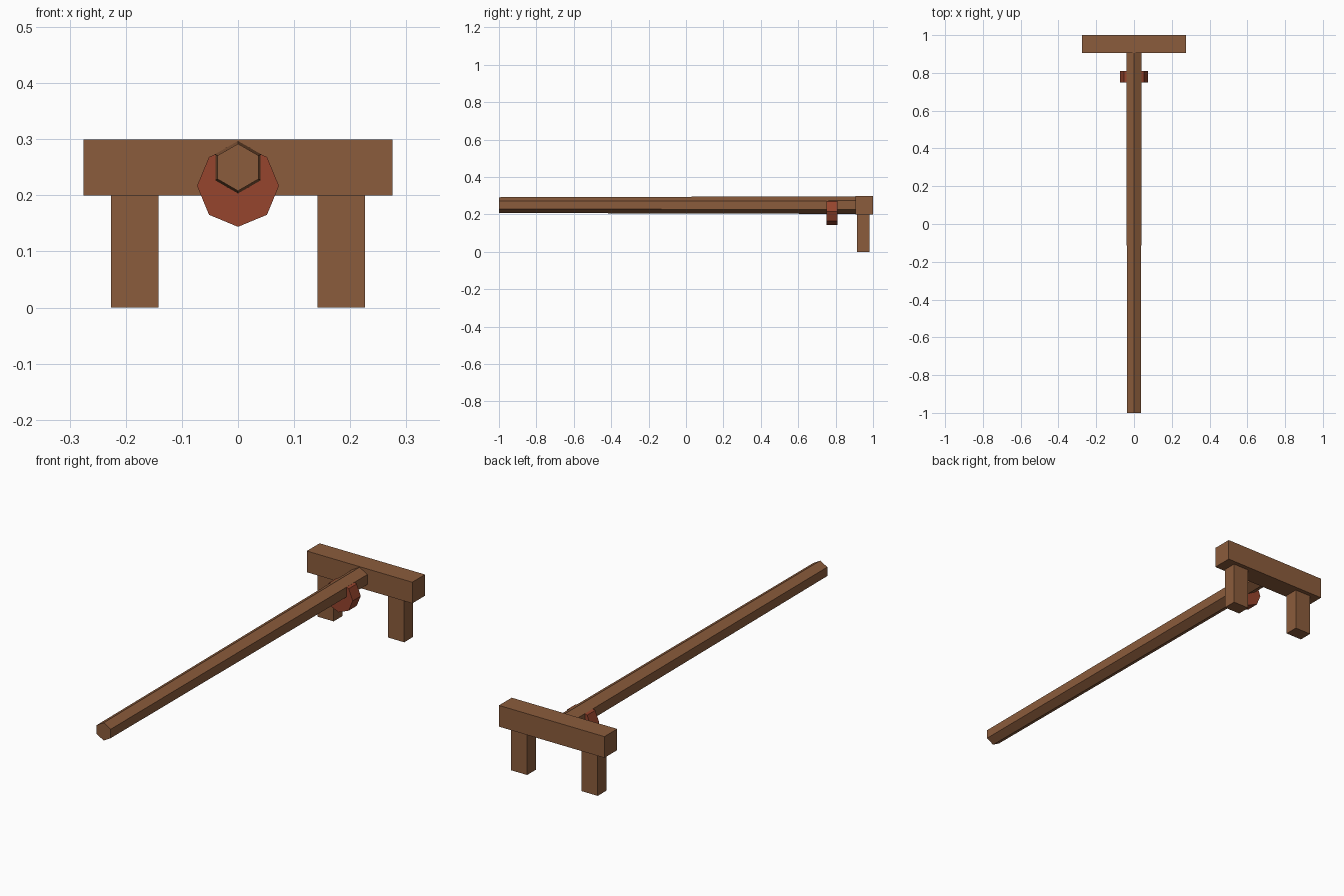
import bpy
from math import radians

old = bpy.data.objects.get("Cube")
if old:
    bpy.data.objects.remove(old, do_unlink=True)


def make_material(name, color):
    mat = bpy.data.materials.new(name)
    mat.use_nodes = True
    mat.diffuse_color = color
    mat.node_tree.nodes["Principled BSDF"].inputs["Base Color"].default_value = color
    return mat


wood = make_material("brown wood", (0.26, 0.107, 0.045, 1))
red = make_material("red clay", (0.305, 0.058, 0.026, 1))


def finish(name, mat):
    obj = bpy.context.object
    obj.name = name
    obj.data.materials.append(mat)
    return obj


def box(name, x, y, z, mat):
    """Box given by its (low, high) range on each axis."""
    ranges = (x, y, z)
    bpy.ops.mesh.primitive_cube_add(size=1, location=[(a + b) / 2 for a, b in ranges])
    bpy.context.object.scale = [b - a for a, b in ranges]
    bpy.ops.object.transform_apply(location=False, rotation=False, scale=True)
    return finish(name, mat)


def prism(name, sides, front_radius, back_radius, y, z, mat):
    """Faceted bar along y with a corner pointing straight up."""
    bpy.ops.mesh.primitive_cone_add(
        vertices=sides, radius1=front_radius, radius2=back_radius,
        depth=y[1] - y[0], location=(0, sum(y) / 2, z), rotation=(radians(-90), 0, 0))
    return finish(name, mat)


# Long tapered hexagonal shaft
prism("shaft", 6, 0.042, 0.047, (-1, 0.91), 0.25, wood)

# Octagonal disc hanging under the shaft
prism("disc", 8, 0.073, 0.073, (0.75, 0.81), 0.217, red)

# Crossbar at the back with a peg under each side
box("crossbar", (-0.275, 0.275), (0.905, 1), (0.2, 0.3), wood)
for side, label in ((1, "left"), (-1, "right")):
    box(label + "_peg", sorted((side * 0.142, side * 0.226)), (0.915, 0.98), (0, 0.2), wood)
